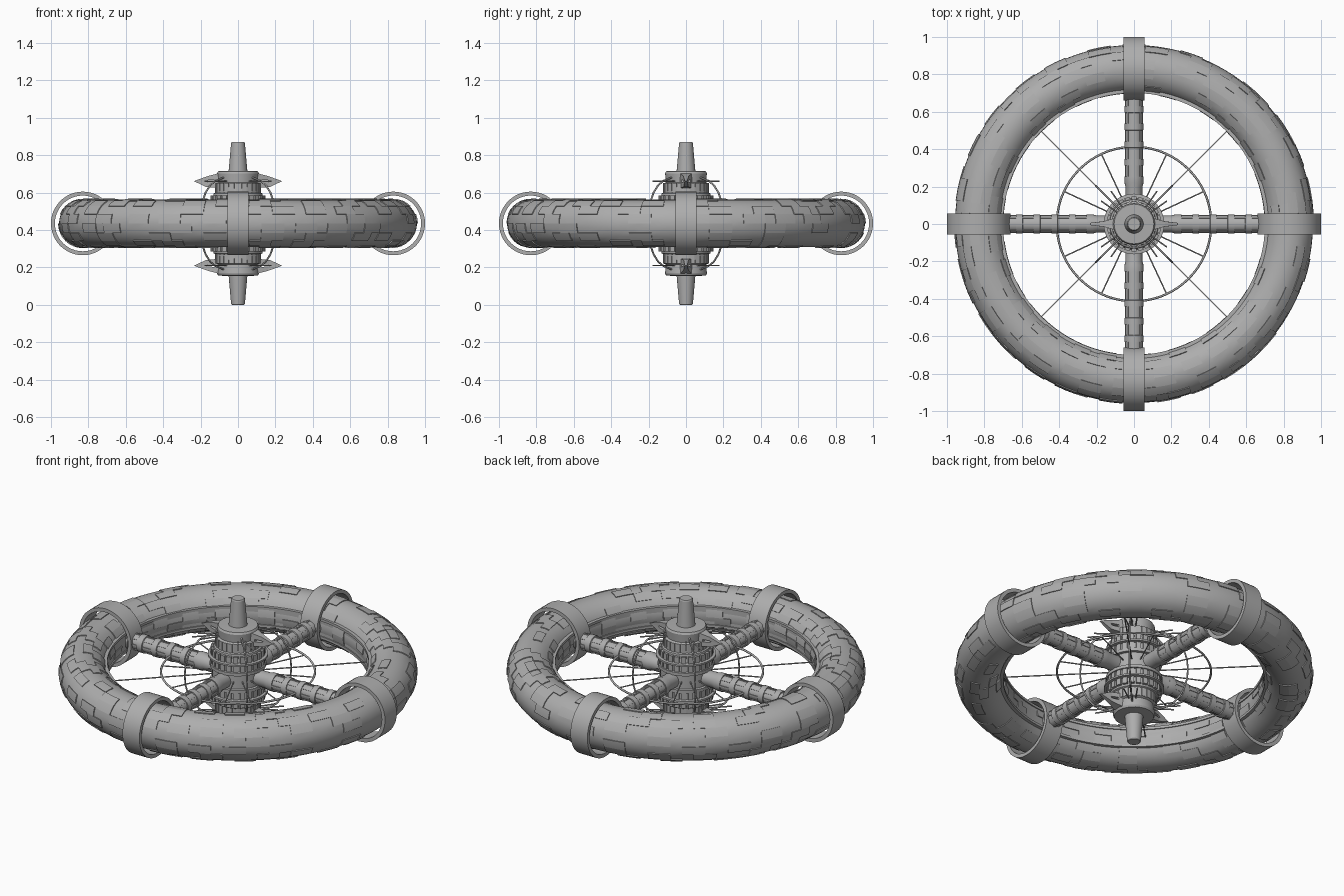
import bpy, bmesh, math, random
from mathutils import Matrix, Vector

if "Cube" in bpy.data.objects:
    bpy.data.objects.remove(bpy.data.objects["Cube"])

random.seed(4)
C = 0.435          # height of the wheel plane
R, T = 0.83, 0.127  # ring radius, tube radius
GREY = bpy.data.materials.new("hull_grey")
GREY.diffuse_color = (0.42, 0.42, 0.42, 1)
GREY.use_nodes = True
GREY.node_tree.nodes["Principled BSDF"].inputs["Base Color"].default_value = GREY.diffuse_color


def finish(bm, name, mat=Matrix(), smooth=True):
    bmesh.ops.recalc_face_normals(bm, faces=bm.faces)
    me = bpy.data.meshes.new(name)
    bm.to_mesh(me)
    bm.free()
    me.materials.append(GREY)
    me.transform(Matrix.Translation((0, 0, C)) @ mat)
    ob = bpy.data.objects.new(name, me)
    bpy.context.collection.objects.link(ob)
    if smooth:
        bpy.ops.object.select_all(action='DESELECT')
        ob.select_set(True)
        bpy.context.view_layer.objects.active = ob
        bpy.ops.object.shade_smooth_by_angle(angle=math.radians(30))
    return ob


def lathe(name, prof, mat=Matrix(), seg=40, closed=False):
    bm = bmesh.new()
    rings = [[bm.verts.new((r * math.cos(2 * math.pi * i / seg), r * math.sin(2 * math.pi * i / seg), z))
              for i in range(seg)] for r, z in prof]
    n = len(prof)
    for k in range(n if closed else n - 1):
        a, b = rings[k], rings[(k + 1) % n]
        for i in range(seg):
            j = (i + 1) % seg
            bm.faces.new((a[i], a[j], b[j], b[i]))
    if not closed:
        bm.faces.new(rings[0][::-1])
        bm.faces.new(rings[-1])
    return finish(bm, name, mat)


def wire(name, pts, rad, cyclic=False):
    cu = bpy.data.curves.new(name, 'CURVE')
    cu.dimensions = '3D'
    cu.bevel_depth = rad
    cu.bevel_resolution = 1
    cu.use_fill_caps = True
    cu.materials.append(GREY)
    sp = cu.splines.new('POLY')
    sp.points.add(len(pts) - 1)
    for p, q in zip(sp.points, pts):
        p.co = (q[0], q[1], q[2] + C, 1)
    sp.use_cyclic_u = cyclic
    ob = bpy.data.objects.new(name, cu)
    bpy.context.collection.objects.link(ob)


def polar(r, a, z=0):
    return (r * math.cos(a), r * math.sin(a), z)


def rot(a):
    return Matrix.Rotation(a, 4, 'Z')


def box(bm, mat, size):
    bmesh.ops.create_cube(bm, size=1, matrix=mat @ Matrix.Diagonal((*size, 1)))


# Habitat ring with raised hull panels
NU, NV = 96, 32
bm = bmesh.new()
grid = [[bm.verts.new(polar(R + T * math.cos(2 * math.pi * v / NV), 2 * math.pi * u / NU,
                            T * math.sin(2 * math.pi * v / NV))) for v in range(NV)] for u in range(NU)]
cells = [[bm.faces.new((grid[u][v], grid[(u + 1) % NU][v], grid[(u + 1) % NU][(v + 1) % NV], grid[u][(v + 1) % NV]))
          for v in range(NV)] for u in range(NU)]
bm.normal_update()
for row in range(16):
    u = random.randint(0, 2)
    while u < NU - 3:
        w = 2
        faces = [cells[u + i][row * 2 + j] for i in range(w) for j in range(2)]
        if random.random() < 0.75:
            res = bmesh.ops.extrude_face_region(bm, geom=faces)
            for v in [g for g in res['geom'] if isinstance(g, bmesh.types.BMVert)]:
                mid = Vector((v.co.x, v.co.y, 0)).normalized() * R
                v.co += (v.co - mid).normalized() * 0.005
            bmesh.ops.delete(bm, geom=faces, context='FACES_ONLY')
        u += w + random.choice((1, 2, 3))
finish(bm, "habitat_ring")

# Flat strip with lips on the inner side of the ring
lathe("inner_band", [(0.70, -0.06), (0.70, -0.045), (0.706, -0.045), (0.706, 0.045), (0.70, 0.045),
                     (0.70, 0.06), (0.73, 0.06), (0.73, -0.06)], seg=96, closed=True)

# Four collars and stepped spokes
spoke = [(0.045, 0.11), (0.045, 0.2)]
for i in range(5):
    r = 0.22 + i * 0.094
    spoke += [(0.051, r), (0.051, r + 0.034), (0.045, r + 0.034), (0.045, r + 0.092)]
spoke += [(0.051, 0.69), (0.051, 0.72)]
for i in range(4):
    a = i * math.pi / 2
    side = rot(a) @ Matrix.Translation((R, 0, 0)) @ Matrix.Rotation(math.pi / 2, 4, 'X')
    lathe("collar", [(0.17, -0.055), (0.17, 0.055), (0.149, 0.055), (0.149, -0.055)], side, 48, True)
    lathe("spoke", spoke, rot(a) @ Matrix.Rotation(math.pi / 2, 4, 'Y'), 20)
    bm = bmesh.new()
    for k in range(8):
        box(bm, Matrix.Rotation(k * math.pi / 4, 4, 'X') @ Matrix.Translation((0.44, 0, 0.044)), (0.46, 0.008, 0.008))
    finish(bm, "spoke_pipes", rot(a), False)

# Hub and masts, mirrored about the wheel plane
half = [(0.138, 0.04), (0.152, 0.042), (0.152, 0.06), (0.14, 0.062), (0.14, 0.1), (0.162, 0.102), (0.162, 0.112),
        (0.138, 0.114), (0.13, 0.16), (0.12, 0.165), (0.118, 0.215), (0.107, 0.22), (0.112, 0.268),
        (0.106, 0.279), (0.05, 0.281), (0.037, 0.43), (0.033, 0.435)]
lathe("hub_and_masts", [(r, -z) for r, z in half[::-1]] + half)

bm = bmesh.new()
for i in range(24):
    m = rot(i * math.tau / 24)
    for s in (-1, 1):
        box(bm, m @ Matrix.Translation((0.133, 0, s * 0.105)), (0.026, 0.026, 0.09))
        box(bm, m @ Matrix.Translation((0.113, 0, s * 0.185)), (0.018, 0.022, 0.06))
finish(bm, "hub_ribs", smooth=False)

# Pointed fins with a slot, at both ends of the hub
outer = [(0.09, 0.272), (0.165, 0.252), (0.236, 0.226), (0.17, 0.195), (0.09, 0.188)]
inner = [(0.125, 0.232), (0.16, 0.231), (0.172, 0.226), (0.16, 0.219), (0.125, 0.218)]
for s in (-1, 1):
    for d in (-1, 1):
        bm = bmesh.new()
        loops = []
        for pts in (outer, inner):
            for y in (-1, 1):
                loops.append([bm.verts.new((d * x, y * max(0.006, 0.035 - (x - 0.09) * 0.28), s * z)) for x, z in pts])
        o0, o1, i0, i1 = loops
        for a, b in ((o0, o1), (o1, i1), (i1, i0), (i0, o0)):
            for k in range(5):
                j = (k + 1) % 5
                bm.faces.new((a[k], a[j], b[j], b[k]))
        finish(bm, "hub_fin", smooth=False)

# Wire ring, stays, hoops and rods
wire("wire_ring", [polar(0.413, i * math.tau / 72) for i in range(72)], 0.006, True)
arc = [(0.11, 0.245), (0.17, 0.228), (0.21, 0.205), (0.245, 0.165), (0.27, 0.115), (0.285, 0.06)]
path = arc + [(0.29, 0)] + [(r, -z) for r, z in arc[::-1]]
for q in range(4):
    for deg in (25, 45, 65):
        a = q * math.pi / 2 + math.radians(deg)
        wire("stay", [polar(0.12, a), polar(0.71 if deg == 45 else 0.41, a)], 0.0035)
    for deg, r in ((35, 0.215), (45, 0.25), (55, 0.215)):
        a = q * math.pi / 2 + math.radians(deg)
        for z in (-0.225, 0.225):
            wire("hub_rod", [polar(0.1, a, z), polar(r, a, z)], 0.004)
    wire("hub_hoop", [polar(r, q * math.pi / 2 + math.pi / 4, z) for r, z in path], 0.005)
